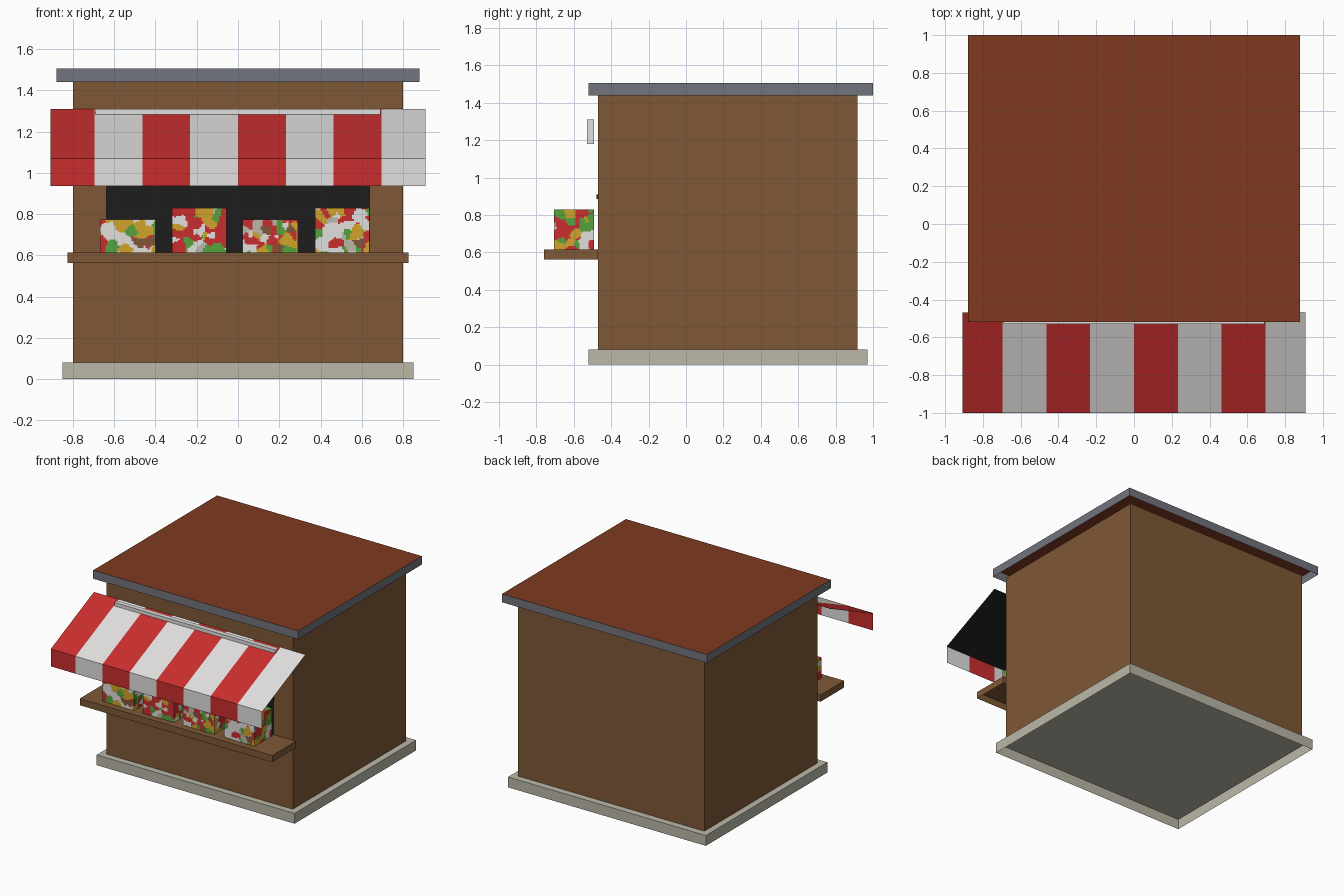
import bpy, bmesh, random
from mathutils import Vector, kdtree

if "Cube" in bpy.data.objects:
    bpy.data.objects.remove(bpy.data.objects["Cube"])

random.seed(4)


def material(name, rgb):
    lin = [c / 12.92 if c <= 0.04045 else ((c + 0.055) / 1.055) ** 2.4 for c in rgb]
    m = bpy.data.materials.new(name)
    m.diffuse_color = (*lin, 1)
    m.use_nodes = True
    m.node_tree.nodes["Principled BSDF"].inputs["Base Color"].default_value = m.diffuse_color
    return m


WOOD = material("brown_wood", (0.495, 0.345, 0.21))
STONE = material("pale_stone", (0.735, 0.72, 0.66))
TRIM = material("slate_trim", (0.445, 0.457, 0.49))
ROOF = material("rust_roof", (0.50, 0.228, 0.125))
RED = material("red", (0.79, 0.18, 0.18))
WHITE = material("white", (0.885, 0.88, 0.87))
BLACK = material("black", (0.115, 0.115, 0.115))
GREEN = material("green", (0.33, 0.64, 0.24))
GOLD = material("gold", (0.82, 0.64, 0.17))


def finish(name, bm, mats):
    me = bpy.data.meshes.new(name)
    bm.to_mesh(me)
    bm.free()
    for m in mats:
        me.materials.append(m)
    ob = bpy.data.objects.new(name, me)
    bpy.context.collection.objects.link(ob)
    return ob


# Box between limits; the ends named in "open" (-1 bottom, 1 top) are left off
def box_mesh(x, y, z, open=()):
    bm = bmesh.new()
    bmesh.ops.create_cube(bm, size=1)
    for v in bm.verts:
        v.co = Vector([(a + b) / 2 + c * (b - a) for (a, b), c in zip((x, y, z), v.co)])
    bm.normal_update()
    gone = [f for f in bm.faces if round(f.normal.z) in open and abs(f.normal.z) > 0.5]
    bmesh.ops.delete(bm, geom=gone, context='FACES')
    return bm


def box(name, x, y, z, mat, open=()):
    return finish(name, box_mesh(x, y, z, open), [mat])


# Sheet swept along x from a (y, z) profile, striped by the list of materials
def sheet(name, xs, prof, mats, flip=False):
    bm = bmesh.new()
    rows = [[bm.verts.new((x, y, z)) for x in xs] for y, z in prof]
    for upper, lower in zip(rows, rows[1:]):
        for i in range(len(xs) - 1):
            loop = [upper[i], lower[i], lower[i + 1], upper[i + 1]]
            f = bm.faces.new(loop[::-1] if flip else loop)
            f.material_index = i % len(mats)
    return finish(name, bm, mats)


# Kiosk shell, plinth and counter, hollow underneath
box("plinth", (-0.85, 0.85), (-0.52, 0.97), (0, 0.08), STONE, open=(-1,))
box("walls", (-0.80, 0.80), (-0.47, 0.917), (0.08, 1.44), WOOD, open=(-1, 1))
box("counter", (-0.827, 0.827), (-0.76, -0.47), (0.563, 0.615), WOOD, open=(-1,))

# Roof cap: rust top, slate rim, hollow underneath
bm = box_mesh((-0.88, 0.88), (-0.52, 1.0), (1.44, 1.505), open=(-1,))
for f in bm.faces:
    f.material_index = 0 if abs(f.normal.z) > 0.5 else 1
finish("roof", bm, [ROOF, TRIM])

# Serving hatch, shutter bar and shutter housing
sheet("serving_hatch", [-0.64, 0.64], [(-0.472, 1.18), (-0.472, 0.615)], [BLACK])
box("shutter_bar", (-0.64, 0.64), (-0.479, -0.469), (0.885, 0.91), BLACK)
box("shutter_housing", (-0.69, 0.69), (-0.53, -0.492), (1.18, 1.31), WHITE)

# Striped awning: sloping canopy and hanging valance with a dark lining
edges = [-0.908, -0.695, -0.464, -0.232, 0, 0.232, 0.464, 0.695, 0.908]
profile = [(-0.47, 1.31), (-1.0, 1.07), (-1.0, 0.935)]
sheet("awning", edges, profile, [RED, WHITE])
sheet("awning_lining", [edges[0], edges[-1]],
      [(y + 0.001, z - 0.003) for y, z in profile[:2]], [BLACK], flip=True)


# Produce crates with a blotchy mix of colours
def crate(name, x, top):
    y, z = (-0.706, -0.492), (0.612, top)
    tree = kdtree.KDTree(330)
    for i in range(330):
        tree.insert([random.uniform(*r) for r in (x, y, z)], i)
    tree.balance()
    kinds = random.choices(range(6), (36, 21, 17, 15, 6, 5), k=330)
    bm = box_mesh(x, y, z, open=(-1,))
    bmesh.ops.subdivide_edges(bm, edges=bm.edges[:], cuts=27, use_grid_fill=True)
    for f in bm.faces:
        f.material_index = kinds[tree.find(f.calc_center_median())[1]]
    finish(name, bm, [RED, WHITE, GOLD, GREEN, STONE, WOOD])


for i, (x0, x1, top) in enumerate([(-0.67, -0.40, 0.775), (-0.32, -0.055, 0.83),
                                   (0.022, 0.292, 0.775), (0.372, 0.637, 0.83)]):
    crate(f"produce_crate_{i + 1}", (x0, x1), top)
